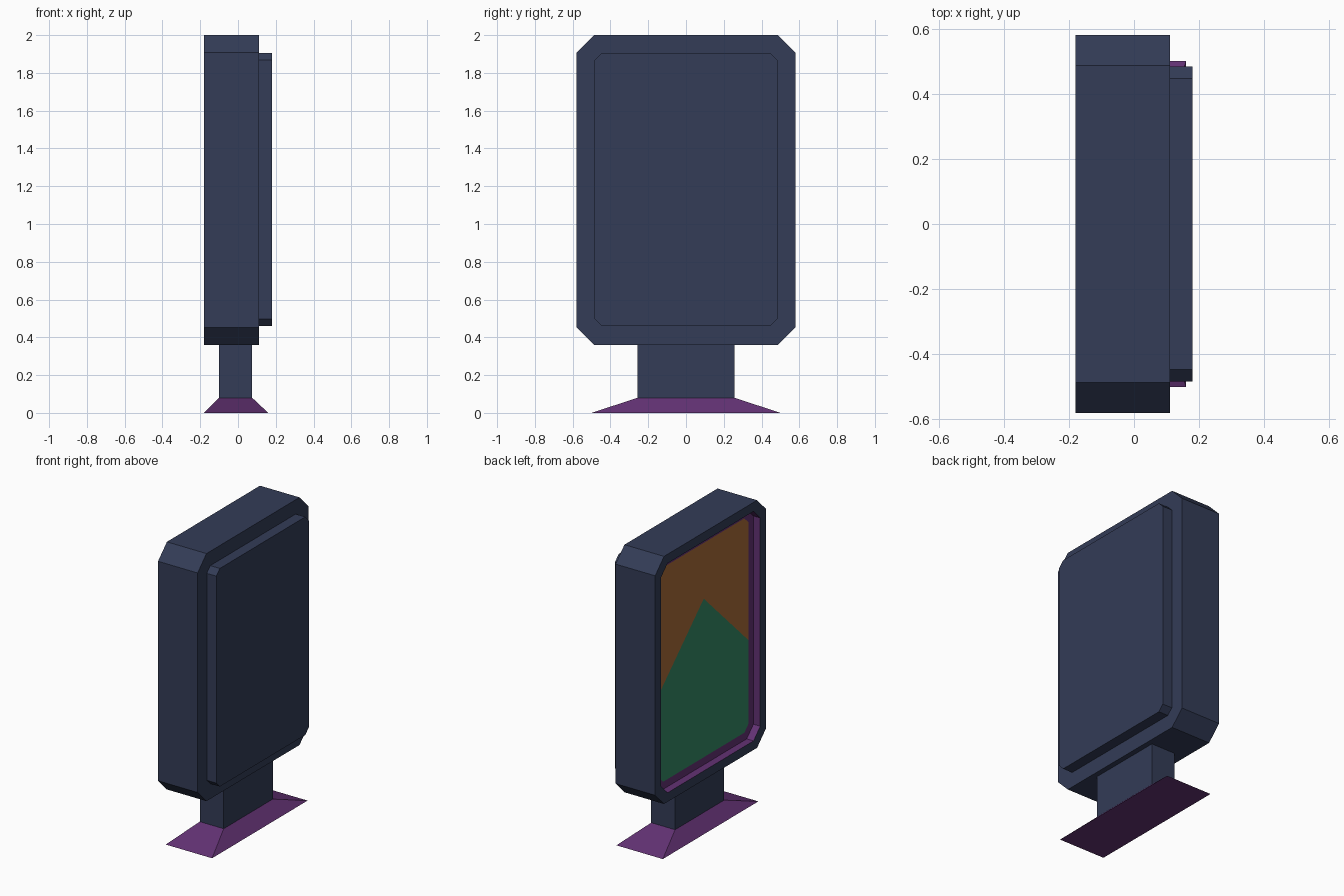
import bpy

if "Cube" in bpy.data.objects:
    bpy.data.objects.remove(bpy.data.objects["Cube"])


def material(name, rgb):
    m = bpy.data.materials.new(name)
    m.diffuse_color = (*rgb, 1)
    m.use_nodes = True
    m.node_tree.nodes["Principled BSDF"].inputs["Base Color"].default_value = m.diffuse_color
    return m


NAVY = material("navy", (0.033, 0.045, 0.095))
PURPLE = material("purple", (0.125, 0.032, 0.175))
ORANGE = material("orange", (0.40, 0.15, 0.04))
GREEN = material("green", (0.035, 0.25, 0.13))


def add(name, verts, faces, mat):
    me = bpy.data.meshes.new(name)
    me.from_pydata(verts, [], faces)
    me.materials.append(mat)
    ob = bpy.data.objects.new(name, me)
    bpy.context.collection.objects.link(ob)
    return ob


def loft(name, rings, mat, cap_first=True, cap_last=True):
    """Bridge equal-length rings of points, with optional end caps."""
    n = len(rings[0])
    verts = [p for r in rings for p in r]
    faces = []
    for k in range(len(rings) - 1):
        a, b = k * n, (k + 1) * n
        for i in range(n):
            j = (i + 1) % n
            faces.append((a + i, a + j, b + j, b + i))
    if cap_first:
        faces.append(tuple(reversed(range(n))))
    if cap_last:
        faces.append(tuple(range(len(verts) - n, len(verts))))
    return add(name, verts, faces, mat)


def octagon(y, z0, z1, c):
    """Rectangle with cut corners in the y-z plane."""
    return [(y, z0 + c), (y, z1 - c), (y - c, z1), (c - y, z1),
            (-y, z1 - c), (-y, z0 + c), (c - y, z0), (y - c, z0)]


def at_x(x, outline):
    return [(x, y, z) for y, z in outline]


def rect(x0, x1, y, z):
    return [(x0, -y, z), (x1, -y, z), (x1, y, z), (x0, y, z)]


# Outlines
outer = octagon(0.58, 0.36, 2.0, 0.093)
opening = octagon(0.52, 0.42, 1.94, 0.07)
screen = octagon(0.47, 0.47, 1.89, 0.045)
panel = octagon(0.484, 0.46, 1.905, 0.037)
FRONT, DEEP, BACK = -0.18, -0.13, 0.11

# Housing with an open display side, and the raised rear panel
loft("housing", [at_x(FRONT, opening), at_x(FRONT, outer), at_x(BACK, outer)],
     NAVY, cap_first=False)
loft("rear_panel", [at_x(BACK, panel), at_x(0.18, panel)], NAVY, cap_first=False)

# Recessed frame around the poster
loft("poster_frame", [at_x(DEEP, screen), at_x(DEEP, opening), at_x(FRONT, opening)],
     PURPLE, cap_first=False, cap_last=False)

# Two-colour poster: peak below, sky above
peak = [(0.47, 1.065), (0, 1.52), (-0.47, 1.065)]
hill = [screen[0]] + peak + screen[5:]
sky = screen[1:5] + peak[::-1] + []
for name, outline, mat in (("poster_hill", hill, GREEN), ("poster_sky", sky, ORANGE)):
    pts = at_x(DEEP, outline)
    add(name, pts, [tuple(reversed(range(len(pts))))], mat)

# Post and flared foot
loft("post", [rect(-0.10, 0.075, 0.257, 0.08), rect(-0.10, 0.075, 0.257, 0.36)], NAVY)
loft("foot", [rect(-0.18, 0.16, 0.5, 0), rect(-0.10, 0.075, 0.257, 0.08)], PURPLE)
